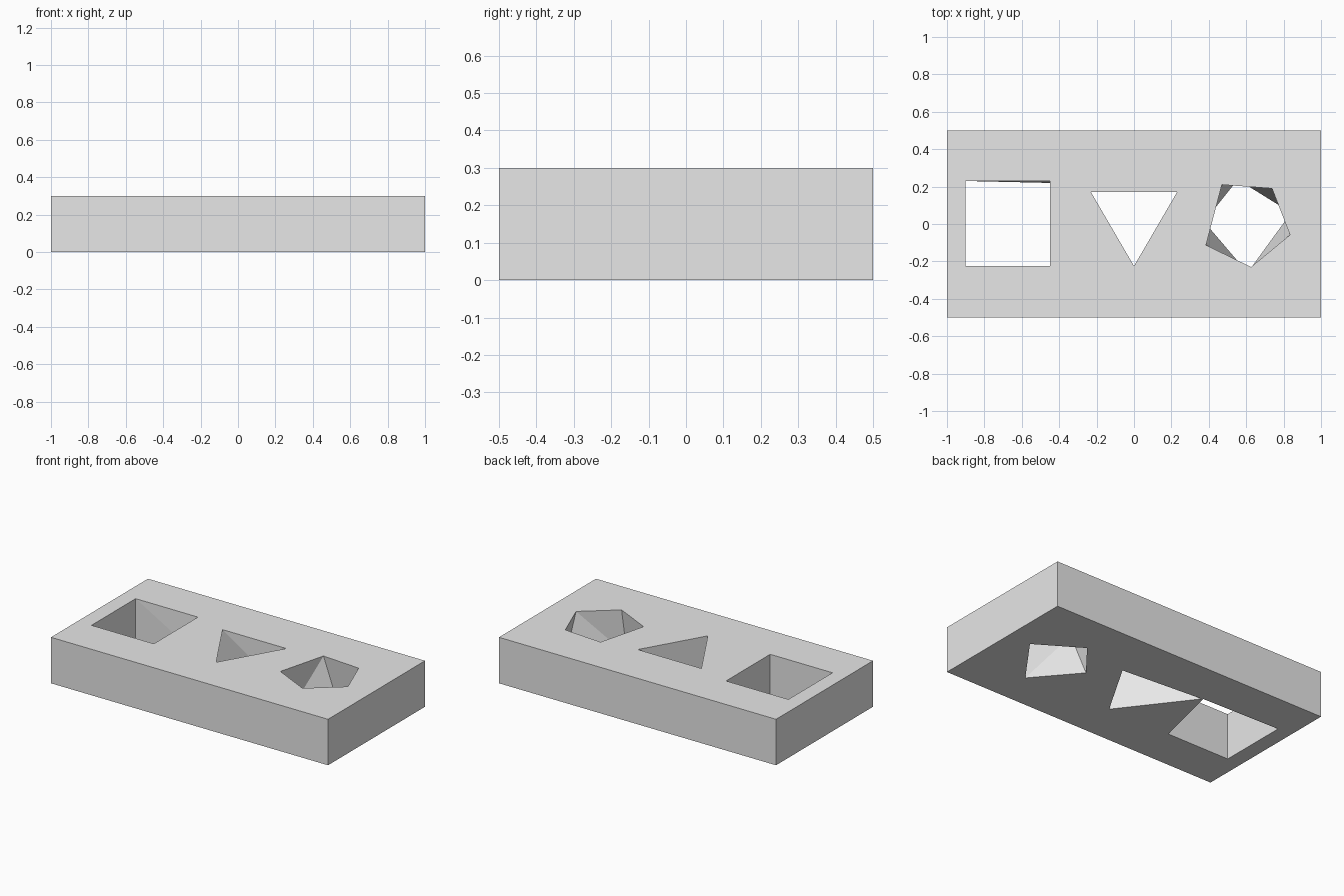
import bpy
import bmesh

cube = bpy.data.objects.get("Cube")
if cube:
    bpy.data.objects.remove(cube, do_unlink=True)

THICKNESS = 0.3

grey = bpy.data.materials.new("light_grey")
grey.use_nodes = True
colour = (0.8, 0.8, 0.8, 1)
grey.diffuse_color = colour
next(n for n in grey.node_tree.nodes if n.type == 'BSDF_PRINCIPLED').inputs["Base Color"].default_value = colour


def rectangle(x0, x1, y0, y1):
    return [(x0, y0), (x1, y0), (x1, y1), (x0, y1)]


def ring(bm, points, z):
    """Closed loop of edges; repeated points share one vertex."""
    found = {p: bm.verts.new((*p, z)) for p in dict.fromkeys(points)}
    unique = list(found.values())
    edges = [bm.edges.new((v, unique[i - 1])) for i, v in enumerate(unique)]
    return [found[p] for p in points], edges


def wall(bm, top, bottom):
    """Strip of triangles joining an upper loop to a lower loop."""
    n = len(top)
    for i in range(n):
        j = (i + 1) % n
        bm.faces.new((top[i], top[j], bottom[i]))
        if bottom[i] is not bottom[j]:
            bm.faces.new((top[j], bottom[j], bottom[i]))


# Slab outline
outline = rectangle(-1, 1, -0.5, 0.5)

# Square hole, one lower corner drawn out towards the triangle
square_top = rectangle(-0.9, -0.45, -0.225, 0.23)
square_low = square_top[:2] + [(-0.342, 0.217)] + square_top[3:]

# Triangular hole, one lower corner drawn out towards the square
triangle_top = [(-0.23, 0.17), (0, -0.225), (0.23, 0.17)]
triangle_low = [(-0.336, 0.213)] + triangle_top[1:]

# Faceted hole, five sides above and four below
facet_top = [(0.47, 0.21), (0.738, 0.19), (0.834, -0.058), (0.626, -0.23), (0.385, -0.113)]
low_front = (0.607, -0.26)
facet_low = [(0.555, 0.237), (0.84, 0.06), low_front, low_front, (0.375, 0.012)]

bm = bmesh.new()
top_edges, low_edges = [], []
for top_points, low_points in ((outline, outline), (square_top, square_low),
                               (triangle_top, triangle_low), (facet_top, facet_low)):
    top, edges = ring(bm, top_points, THICKNESS)
    top_edges += edges
    low, edges = ring(bm, low_points, 0)
    low_edges += edges
    wall(bm, top, low)

# Upper and lower faces, filled around the holes
bmesh.ops.triangle_fill(bm, edges=top_edges, use_beauty=True, normal=(0, 0, 1))
bmesh.ops.triangle_fill(bm, edges=low_edges, use_beauty=True, normal=(0, 0, -1))
bmesh.ops.recalc_face_normals(bm, faces=bm.faces)

mesh = bpy.data.meshes.new("slab_with_holes")
bm.to_mesh(mesh)
bm.free()
mesh.materials.append(grey)
slab = bpy.data.objects.new("slab_with_holes", mesh)
bpy.context.collection.objects.link(slab)
